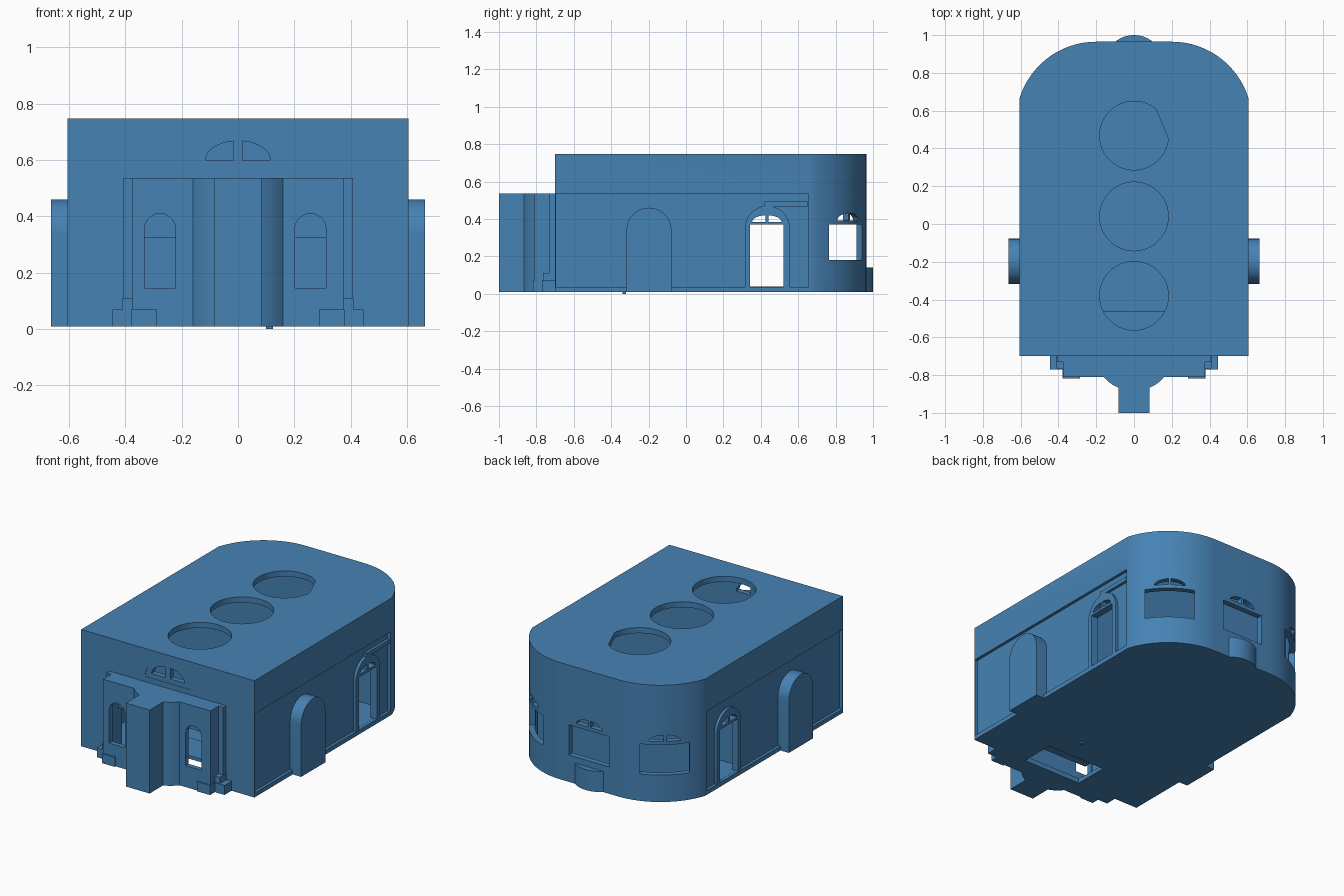
import bpy, bmesh
from math import sin, cos, pi, radians, acos
from mathutils import Matrix, Vector

if "Cube" in bpy.data.objects:
    bpy.data.objects.remove(bpy.data.objects["Cube"])

AXES = {'z': lambda u, v, w: (u, v, w), 'x': lambda u, v, w: (w, u, v), 'y': lambda u, v, w: (u, w, v)}
BLUE = bpy.data.materials.new('blue')
BLUE.diffuse_color = (0.061, 0.223, 0.456, 1)
BLUE.use_nodes = True
BLUE.node_tree.nodes["Principled BSDF"].inputs["Base Color"].default_value = BLUE.diffuse_color


def prism(name, pts, axis, a, b, matrix=None):
    """Extrude a 2D profile along an axis from a to b."""
    bm = bmesh.new()
    f = AXES[axis]
    lo = [bm.verts.new(f(u, v, a)) for u, v in pts]
    hi = [bm.verts.new(f(u, v, b)) for u, v in pts]
    bm.faces.new(lo)
    bm.faces.new(hi)
    for i in range(len(pts)):
        j = (i + 1) % len(pts)
        bm.faces.new((lo[i], lo[j], hi[j], hi[i]))
    bmesh.ops.recalc_face_normals(bm, faces=bm.faces)
    if matrix:
        bm.transform(matrix)
        bm.normal_update()
    me = bpy.data.meshes.new(name)
    bm.to_mesh(me)
    bm.free()
    me.materials.append(BLUE)
    ob = bpy.data.objects.new(name, me)
    bpy.context.collection.objects.link(ob)
    return ob


def rect(u0, u1, v0, v1):
    return [(u0, v0), (u1, v0), (u1, v1), (u0, v1)]


def box(name, x0, x1, y0, y1, z0, z1):
    return prism(name, rect(x0, x1, y0, y1), 'z', z0, z1)


def arc(cx, cy, rx, ry, a0, a1, n):
    return [(cx + rx * cos(radians(a0 + (a1 - a0) * i / n)),
             cy + ry * sin(radians(a0 + (a1 - a0) * i / n))) for i in range(n + 1)]


def arch(c, r, z0, spring):
    return [(c - r, z0), (c + r, z0)] + arc(c, spring, r, r, 0, 180, 24)


def panes(c, z, rx, rz, gap):
    """Two half-lunette openings either side of a mullion."""
    end = acos(gap / rx) * 180 / pi
    return [[(c + s * gap, z)] + [(c + s * u, v) for u, v in arc(0, z, rx, rz, 0, end, 12)]
            for s in (1, -1)]


def cut(target, cutters):
    """Subtract the cutters, then throw them away."""
    bpy.context.view_layer.objects.active = target
    for c in cutters:
        m = target.modifiers.new('cut', 'BOOLEAN')
        m.operation, m.solver, m.object = 'DIFFERENCE', 'EXACT', c
        bpy.ops.object.modifier_apply(modifier=m.name)
        bpy.data.objects.remove(c, do_unlink=True)


def plan(hw, y0, r):
    """Floor plan with a rounded back; the arcs are centred on x = 0.2, y = 0.54."""
    end = acos((hw - 0.2) / r) * 180 / pi
    right = [(hw, y0)] + arc(0.2, 0.54, r, r, end, 90, 20)
    return right + [(-x, y) for x, y in reversed(right)]


# Main hall: hollow shell with a rounded back
hall = prism('hall', plan(0.605, -0.70, 0.425), 'z', 0.01, 0.747)
cuts = [prism('c', plan(0.56, -0.665, 0.39), 'z', 0.035, 0.712)]

# Round roof openings; the rear one has a flattened edge
for y, first in ((-0.38, 0), (0.04, 0), (0.468, 50)):
    cuts.append(prism('c', arc(0, y, 0.182, 0.182, first, 355, 48), 'z', 0.65, 0.8))

# Side wall recesses, side doors and their lunettes
for s in (1, -1):
    cuts.append(box('c', *sorted((s * 0.587, s * 0.65)), -0.695, 0.655, 0.037, 0.537))
    cuts.append(prism('c', rect(0.342, 0.522, 0.038, 0.37), 'x', *sorted((s * 0.5, s * 0.7))))
    for p in panes(0.432, 0.385, 0.078, 0.035, 0.008):
        cuts.append(prism('c', p, 'x', *sorted((s * 0.5, s * 0.7))))

# Back windows: one in the middle, one on each curved corner
for cx, turn in ((0, 0), (0.2, -38.5), (-0.2, 38.5)):
    m = Matrix.Translation(Vector((cx, 0.54, 0))) @ Matrix.Rotation(radians(turn), 4, 'Z')
    cuts.append(prism('c', rect(-0.142, 0.142, 0.18, 0.37), 'y', 0.3, 0.5, m))
    for p in panes(0, 0.392, 0.09, 0.04, 0.008):
        cuts.append(prism('c', p, 'y', 0.3, 0.5, m))

# Passage to the front bay, floor opening and front lunette
cuts.append(box('c', -0.345, 0.345, -0.75, -0.6, 0.04, 0.325))
cuts.append(box('c', -0.17, 0.23, -0.695, -0.48, -0.1, 0.1))
cuts.append(prism('c', arc(0, 0.57, 0.16, 0.125, 0, 180, 32), 'y', -0.8, -0.685))
cut(hall, cuts)

# Front lunette frame, flush with the wall
lunette = prism('front_lunette_frame', arc(0, 0.57, 0.16, 0.125, 0, 180, 32), 'y', -0.698, -0.685)
for ob in (lunette, hall):
    cut(ob, [prism('c', p, 'y', -0.8, -0.65) for p in panes(0, 0.6, 0.115, 0.068, 0.016)])

# Inner walls between the rooms under the roof openings
for name, y, hw in (('front', -0.17, 0.565), ('middle', 0.255, 0.565), ('rear', 0.68, 0.55)):
    box('inner_wall_' + name, -hw, hw, y - 0.015, y + 0.015, 0.03, 0.715)

# Raised platform above the floor opening
box('platform', -0.19, 0.25, -0.66, -0.46, 0.11, 0.13)
box('platform_edge', -0.19, 0.25, -0.475, -0.46, 0.03, 0.11)

# Front bay with its flared centre pier
half = [(0.408, -0.70), (0.408, -0.73), (0.375, -0.73), (0.375, -0.81), (0.16, -0.81),
        (0.135, -0.835), (0.11, -0.853), (0.083, -0.866), (0.083, -1.0)]
bay = prism('front_bay', half + [(-x, y) for x, y in reversed(half)], 'z', 0.01, 0.537)
cut(bay, [box('c', -0.345, 0.345, -0.78, -0.65, 0.035, 0.505),
          prism('c', arch(0.257, 0.055, 0.145, 0.355), 'y', -0.9, -0.75),
          prism('c', arch(-0.277, 0.055, 0.145, 0.355), 'y', -0.9, -0.75)])

for s, side in ((1, 'right'), (-1, 'left')):
    # Stepped plinths at the bay corners
    foot = [(0.287, -0.70), (0.445, -0.70), (0.445, -0.77), (0.378, -0.77), (0.378, -0.819), (0.287, -0.819)]
    prism('plinth_' + side, [(s * x, y) for x, y in foot], 'z', 0.01, 0.07)
    box('plinth_step_' + side, *sorted((s * 0.365, s * 0.41)), -0.765, -0.70, 0.07, 0.11)
    # Arched projection on each side wall
    prism('side_arch_' + side, arch(-0.198, 0.12, 0.01, 0.34), 'x', *sorted((s * 0.57, s * 0.664)))
    # Arched frame around each side door
    frame = prism('door_frame_' + side, arch(0.435, 0.12, 0.037, 0.35), 'x', *sorted((s * 0.587, s * 0.604)))
    holes = [rect(0.342, 0.522, 0, 0.37)] + panes(0.432, 0.385, 0.078, 0.035, 0.008)
    cut(frame, [prism('c', p, 'x', *sorted((s * 0.5, s * 0.7))) for p in holes])

# Ledge above the right door, rounded step at the back, small foot under the floor
box('door_ledge', 0.58, 0.604, 0.42, 0.65, 0.467, 0.492)
prism('back_step', arc(0, 0.84, 0.16, 0.16, 51, 129, 20), 'z', 0.01, 0.14)
box('floor_foot', 0.10, 0.125, -0.34, -0.32, 0.0, 0.02)

# Smooth the curved walls and keep the edges sharp
bpy.ops.object.select_all(action='DESELECT')
for ob in bpy.context.scene.objects:
    ob.select_set(True)
bpy.context.view_layer.objects.active = hall
bpy.ops.object.shade_smooth_by_angle(angle=radians(30))
